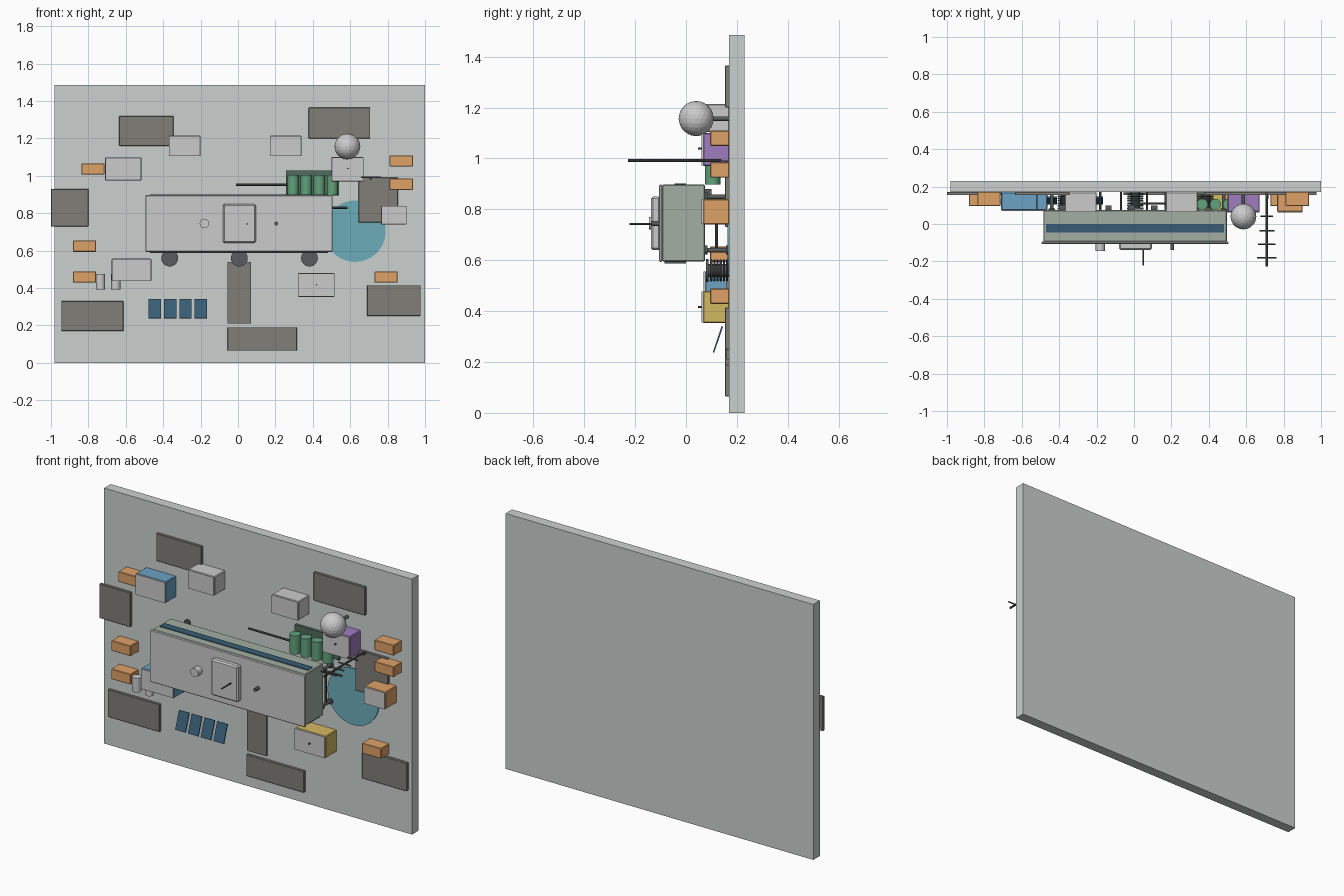
import bpy, math
from mathutils import Vector


def mat(name, rgb):
    m = bpy.data.materials.new(name)
    m.diffuse_color = (*rgb, 1)
    return m


WALL = mat("wall_grey", (0.60, 0.64, 0.63))
PLATE = mat("warm_grey", (0.22, 0.21, 0.19))
SAGE = mat("sage", (0.36, 0.43, 0.36))
NAVY = mat("navy", (0.04, 0.11, 0.18))
BLUE = mat("blue", (0.15, 0.36, 0.55))
PURPLE = mat("purple", (0.35, 0.20, 0.52))
YELLOW = mat("yellow", (0.65, 0.48, 0.12))
ORANGE = mat("orange", (0.74, 0.36, 0.14))
GREEN = mat("green", (0.12, 0.36, 0.20))
DKGREEN = mat("dark_green", (0.08, 0.15, 0.11))
TEAL = mat("teal", (0.15, 0.42, 0.50))
DARK = mat("dark_metal", (0.10, 0.11, 0.11))


def finish(name, m):
    o = bpy.context.object
    o.name = name
    if m:
        o.data.materials.append(m)
    return o


def box(name, x, y, z, m=None, bevel=0.0):
    """Box from (min, max) ranges on each axis."""
    bpy.ops.mesh.primitive_cube_add(size=1, location=[(a + b) / 2 for a, b in (x, y, z)])
    o = finish(name, m)
    o.scale = [b - a for a, b in (x, y, z)]
    bpy.ops.object.transform_apply(location=False, rotation=False, scale=True)
    if bevel:
        b = o.modifiers.new("bevel", 'BEVEL')
        b.width = bevel
        b.segments = 1
    return o


def rod(name, p, q, r, m=None, sides=16):
    """Cylinder between two points."""
    p, q = Vector(p), Vector(q)
    bpy.ops.mesh.primitive_cylinder_add(vertices=sides, radius=r, depth=(q - p).length,
                                        location=(p + q) / 2)
    o = finish(name, m)
    o.rotation_euler = (q - p).to_track_quat('Z', 'Y').to_euler()
    if sides > 8:
        bpy.ops.object.shade_smooth_by_angle()
    return o


# Backing wall
box("wall_panel", (-0.98, 1.0), (0.17, 0.23), (0, 1.485), WALL)

# Thin plates fixed to the wall
for x, z in [((-0.635, -0.345), (1.16, 1.32)), ((0.378, 0.707), (1.20, 1.365)),
             ((-1.0, -0.80), (0.73, 0.93)), ((-0.945, -0.613), (0.17, 0.33)),
             ((-0.055, 0.315), (0.065, 0.19)), ((0.69, 0.977), (0.25, 0.415)),
             ((0.645, 0.855), (0.75, 0.99))]:
    box("wall_plate", x, (0.154, 0.171), z, PLATE, 0.002)
box("cable_tray", (-0.055, 0.07), (0.16, 0.171), (0.21, 0.54), PLATE)
rod("round_disc", (0.626, 0.163, 0.704), (0.626, 0.171, 0.704), 0.164, TEAL, 48)

# Main housing with front cover and window strips
box("main_housing", (-0.485, 0.497), (-0.095, 0.074), (0.596, 0.897), SAGE, 0.004)
box("housing_cover", (-0.495, 0.506), (-0.106, -0.093), (0.594, 0.897), None, 0.004)
box("top_strip", (-0.47, 0.48), (-0.045, 0.0), (0.89, 0.901), NAVY)
box("bottom_strip", (-0.47, 0.48), (-0.085, 0.0), (0.587, 0.60), DARK)

# Hatch, handle and fittings on the cover
box("hatch", (-0.08, 0.095), (-0.138, -0.10), (0.64, 0.85), None, 0.008)
rod("hatch_handle", (0.05, -0.222, 0.743), (0.05, -0.135, 0.743), 0.004, DARK, 8)
rod("port", (-0.18, -0.145, 0.745), (-0.18, -0.10, 0.745), 0.025)
rod("small_knob", (0.205, -0.138, 0.745), (0.205, -0.10, 0.745), 0.01, DARK)

# Standoffs and rear clips that hold the housing to the wall
for x in (-0.44, 0.48):
    for z in (0.64, 0.85):
        rod("standoff", (x, 0.07, z), (x, 0.172, z), 0.009, DARK)
        for y in (0.074, 0.158):
            rod("standoff_flange", (x, y, z), (x, y + 0.01, z), 0.018, DARK)
    rod("standoff_tie", (x, 0.12, 0.64), (x, 0.12, 0.85), 0.006, DARK, 8)
for x in (-0.18, -0.07, 0.07, 0.17):
    rod("standoff_pin", (x, 0.07, 0.75), (x, 0.172, 0.75), 0.006, DARK, 8)
for i in range(6):
    x = -0.38 + 0.122 * i
    box("rear_clip", (x - 0.017, x + 0.017), (0.072, 0.10), (0.85, 0.88), DARK)

# Spring mounts under the housing
for x in (-0.365, 0.007, 0.382):
    rod("mount_disc", (x, 0.078, 0.56), (x, 0.088, 0.56), 0.045, DARK, 20)
    rod("mount_core", (x, 0.08, 0.56), (x, 0.172, 0.56), 0.026, DARK)
    for i in range(6):
        bpy.ops.mesh.primitive_torus_add(major_segments=24, minor_segments=6,
                                         major_radius=0.039, minor_radius=0.005,
                                         location=(x, 0.099 + 0.0125 * i, 0.56),
                                         rotation=(math.pi / 2, 0, 0))
        finish("mount_coil", DARK)

# Equipment boxes with plain lids
for name, x, z, y, m in [
        ("grey_unit_left", (-0.37, -0.20), (1.105, 1.215), 0.065, None),
        ("grey_unit_right", (0.17, 0.34), (1.105, 1.215), 0.065, None),
        ("blue_unit_upper", (-0.71, -0.517), (0.975, 1.098), 0.07, BLUE),
        ("blue_unit_lower", (-0.675, -0.463), (0.437, 0.557), 0.07, BLUE),
        ("yellow_unit", (0.32, 0.517), (0.353, 0.48), 0.062, YELLOW),
        ("purple_unit", (0.50, 0.672), (0.97, 1.10), 0.062, PURPLE),
        ("orange_unit", (0.765, 0.902), (0.74, 0.84), 0.062, ORANGE)]:
    box(name, x, (y + 0.004, 0.171), z, m, 0.004)
    box(name + "_lid", (x[0] + 0.002, x[1] - 0.002), (y - 0.001, y + 0.008),
        (z[0] + 0.002, z[1] - 0.002))
for x, z in ((0.587, 1.04), (0.42, 0.417)):
    rod("lid_button", (x, 0.048, z), (x, 0.064, z), 0.004, DARK, 8)

# Small orange boxes
for x, z in [(-0.776, 1.037), (-0.82, 0.624), (-0.82, 0.459),
             (0.792, 0.459), (0.873, 1.08), (0.873, 0.955)]:
    box("small_box", (x - 0.062, x + 0.062), (0.095, 0.171), (z - 0.03, z + 0.03), ORANGE, 0.003)

# Small upright canisters
for x in (-0.735, -0.653):
    rod("canister", (x, 0.12, 0.392), (x, 0.12, 0.475), 0.025)

# Green tanks and their backing plate
box("tank_backplate", (0.257, 0.54), (0.154, 0.171), (0.895, 1.028), DKGREEN)
for i in range(4):
    x = 0.295 + 0.07 * i
    rod("tank", (x, 0.105, 0.897), (x, 0.105, 1.005), 0.03, GREEN, 24)

# Ball on a stalk
bpy.ops.mesh.primitive_ico_sphere_add(subdivisions=3, radius=0.069, location=(0.585, 0.04, 1.157))
finish("ball", None)
rod("ball_stalk", (0.585, 0.06, 1.157), (0.585, 0.172, 1.157), 0.009, DARK)

# Antenna: boom, cross bars and foot
rod("antenna_boom", (0.71, -0.228, 0.992), (0.71, 0.14, 0.992), 0.006, DARK, 8)
for y, w in ((-0.18, 0.052), (-0.107, 0.046), (-0.035, 0.04), (0.042, 0.034)):
    rod("antenna_bar", (0.71 - w, y, 0.992), (0.71 + w, y, 0.992), 0.004, DARK, 8)
rod("antenna_foot", (0.71, 0.135, 0.985), (0.71, 0.165, 0.985), 0.008, DARK, 8)

# Pipes
rod("long_pipe", (-0.01, 0.11, 0.952), (0.27, 0.11, 0.952), 0.006, DARK, 10)
rod("short_pipe", (0.48, 0.12, 0.83), (0.585, 0.12, 0.83), 0.006, DARK, 10)

# Row of tilted blue panels
for i in range(4):
    x = -0.445 + 0.082 * i
    o = box("tilted_panel", (x - 0.033, x + 0.033), (0.1225, 0.1285), (0.235, 0.343), NAVY)
    o.rotation_euler.x = -math.atan2(0.035, 0.103)
